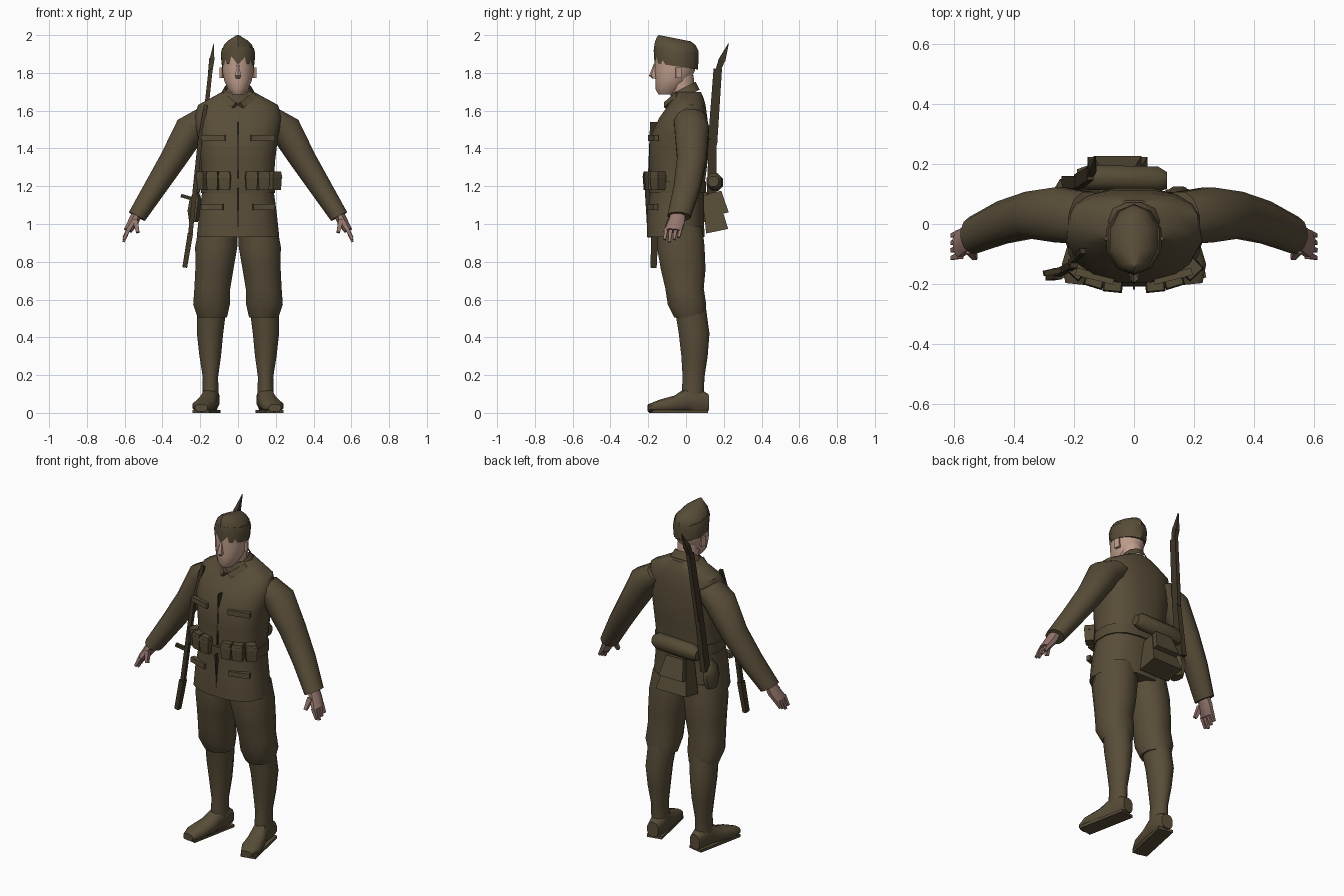
import bpy, bmesh, math
from mathutils import Vector, Matrix

default_cube = bpy.data.objects.get("Cube")
if default_cube:
    bpy.data.objects.remove(default_cube, do_unlink=True)


def make_material(name, red, green, blue):
    material = bpy.data.materials.new(name)
    material.use_nodes = True
    colour = (red, green, blue, 1)
    material.diffuse_color = colour
    material.node_tree.nodes["Principled BSDF"].inputs["Base Color"].default_value = colour
    return material


CLOTH = make_material("khaki wool", .098, .074, .04)
WEBBING = make_material("khaki webbing", .09, .07, .036)
SEAM = make_material("dark seam", .04, .03, .017)
GUN = make_material("dark rifle wood", .05, .037, .02)
SKIN = make_material("face skin", .52, .34, .26)
HAND = make_material("hand skin", .3, .18, .155)
UP, BACK = Vector((0, 0, 1)), Vector((0, 1, 0))


def finish(name, mesh_data, material, angle=45):
    """Turn a bmesh into a shaded object."""
    bmesh.ops.recalc_face_normals(mesh_data, faces=mesh_data.faces[:])
    mesh = bpy.data.meshes.new(name)
    mesh_data.to_mesh(mesh)
    mesh_data.free()
    mesh.materials.append(material)
    part = bpy.data.objects.new(name, mesh)
    bpy.context.collection.objects.link(part)
    bpy.ops.object.select_all(action="DESELECT")
    part.select_set(True)
    bpy.context.view_layer.objects.active = part
    bpy.ops.object.shade_smooth_by_angle(angle=math.radians(angle))
    return part


def loft(name, rings, material, axis=UP, across=BACK, sides=12, side=1,
         boxy=1.0, shear=0.0, capped=True):
    """Skin rings of (x, y, z, half width, half depth); side -1 mirrors in x."""
    mesh_data = bmesh.new()
    axis = Vector(axis).normalized()
    wide = across.cross(axis).normalized()
    deep = axis.cross(wide)
    loops = []
    for x, y, z, width, depth in rings:
        loop = []
        for step in range(sides):
            turn = math.tau * (step + .5) / sides
            c, s = math.cos(turn), math.sin(turn)
            u = math.copysign(abs(c) ** boxy, c) * width
            v = math.copysign(abs(s) ** boxy, s) * depth
            point = Vector((x, y, z)) + wide * u + deep * v
            point.z += shear * (point.y - y)
            point.x *= side
            loop.append(mesh_data.verts.new(point))
        loops.append(loop)
    for low, high in zip(loops, loops[1:]):
        for i in range(sides):
            j = (i + 1) % sides
            mesh_data.faces.new((low[i], low[j], high[j], high[i]))
    if capped:
        mesh_data.faces.new(loops[0])
        mesh_data.faces.new(loops[-1])
    return finish(name, mesh_data, material)


def block(name, centre, size, material, turn=0.0, lean=0.0, taper=1.0):
    """A box turned about z, leaned about x, with its top scaled by taper."""
    mesh_data = bmesh.new()
    bmesh.ops.create_cube(mesh_data, size=1)
    for vert in mesh_data.verts:
        if vert.co.z > 0:
            vert.co.x *= taper
            vert.co.y *= taper
    place = (Matrix.Translation(centre) @ Matrix.Rotation(turn, 4, "Z")
             @ Matrix.Rotation(lean, 4, "X") @ Matrix.Diagonal((*size, 1)))
    mesh_data.transform(place)
    return finish(name, mesh_data, material, 30)


def rod(name, start, end, material, thick, deep, end_scale=1.0):
    """A straight four-sided bar between two points."""
    start, end = Vector(start), Vector(end)
    return loft(name, [(*start, thick, deep), (*end, thick * end_scale, deep * end_scale)],
                material, axis=end - start, sides=4)


# Jacket with skirt, chest and sloping shoulders
loft("jacket", [
    (0, -.055, .93, .222, .155), (0, -.055, 1.06, .208, .152),
    (0, -.045, 1.19, .19, .143), (0, -.04, 1.34, .2, .158),
    (0, -.035, 1.46, .215, .158), (0, -.015, 1.56, .235, .13),
    (0, .005, 1.63, .215, .1), (0, .01, 1.665, .15, .085),
    (0, .005, 1.7, .085, .075)], CLOTH, sides=16, boxy=.8)
loft("collar", [(0, -.01, 1.67, .1, .085), (0, -.015, 1.72, .072, .068)],
     CLOTH, shear=.5, capped=False)
block("jacket_placket", (.0, -.186, 1.06), (.008, .05, .26), SEAM, lean=.06)
block("chest_placket", (.0, -.176, 1.39), (.008, .04, .3), SEAM, lean=-.04)

# Belt around the waist
loft("belt", [(0, -.045, z, .2, .153) for z in (1.165, 1.225)], WEBBING, sides=16, boxy=.8)

for side, label in ((1, "left"), (-1, "right")):
    # Sleeve, from inside the shoulder to the cuff
    loft(label + "_sleeve", [
        (.15, .02, 1.575, .075, .09), (.245, .03, 1.51, .088, .095),
        (.345, .03, 1.34, .072, .08), (.44, .005, 1.19, .061, .073),
        (.535, -.037, 1.04, .05, .063)], CLOTH, axis=(.46, -.06, -.85), side=side)

    # Hand with tapering fingers and a thumb
    loft(label + "_hand", [
        (.53, -.04, 1.06, .03, .04), (.555, -.05, 1.01, .03, .046),
        (.583, -.068, .965, .024, .048)], HAND, axis=(.4, -.1, -.9), sides=8, side=side)
    for finger in range(4):
        y = -.105 + finger * .025
        tip = .905 + abs(finger - 1) * .012
        rod(label + "_finger", (side * .578, y, .975), (side * .606, y - .008, tip),
            HAND, .015, .015, .6)
    rod(label + "_thumb", (side * .545, -.085, 1.02), (side * .53, -.112, .955),
        HAND, .02, .02, .6)

    # Breeches gathered over the knee, then the wrapped shin
    loft(label + "_breeches", [
        (.105, -.03, .99, .105, .12), (.115, -.028, .88, .115, .13),
        (.125, -.015, .76, .104, .122), (.136, -.008, .66, .098, .105),
        (.14, .005, .575, .1, .105), (.136, .02, .505, .08, .085)],
         CLOTH, side=side, boxy=.9)
    loft(label + "_legging", [
        (.138, .022, .56, .08, .086), (.148, .043, .42, .072, .084),
        (.147, .045, .3, .059, .072), (.146, .04, .19, .042, .06),
        (.146, .035, .09, .045, .06)], CLOTH, side=side)

    # Boot, lofted from heel to turned-out toe
    loft(label + "_boot", [
        (.14, .118, .055, .036, .045), (.143, .06, .07, .046, .065),
        (.15, .0, .068, .045, .065), (.166, -.06, .047, .053, .045),
        (.185, -.14, .036, .058, .034), (.195, -.2, .026, .035, .02)],
         CLOTH, axis=(.1, -1, 0), across=UP, side=side, sides=10, boxy=.8)
    block(label + "_sole", (side * .167, -.04, .008), (.09, .3, .016), CLOTH,
          turn=side * .2)

    # Chest pocket flap and skirt pocket
    block(label + "_chest_flap", (side * .13, -.174, 1.455), (.13, .025, .03), CLOTH,
          turn=side * .25)
    block(label + "_skirt_flap", (side * .135, -.178, 1.09), (.12, .025, .03), CLOTH,
          turn=side * .3)
    rod(label + "_lapel", (side * .015, -.105, 1.625), (side * .085, -.04, 1.68),
        CLOTH, .024, .022)

    # Three flapped ammunition pouches
    for x, y, turn in ((.07, -.197, .1), (.13, -.182, .3), (.19, -.148, .75)):
        block(label + "_pouch", (side * x, y, 1.22), (.056, .05, .08), WEBBING,
              turn=side * turn, taper=1.15)
        block(label + "_pouch_flap", (side * x, y, 1.262), (.066, .06, .03), WEBBING,
              turn=side * turn, taper=.85)

# Head, neck and nose
loft("neck", [(0, -.01, 1.63, .06, .06), (0, -.03, 1.79, .062, .07)], SKIN, sides=10)
loft("head", [
    (0, -.1, 1.685, .03, .045), (0, -.09, 1.715, .056, .072),
    (0, -.072, 1.76, .075, .09), (0, -.06, 1.81, .085, .107),
    (0, -.055, 1.89, .085, .11)], SKIN, sides=14)
loft("nose", [(0, -.165, 1.77, .012, .012), (0, -.172, 1.785, .017, .024),
              (0, -.16, 1.85, .008, .01)], SKIN, sides=6)
for side in (1, -1):
    block("ear", (side * .086, -.04, 1.8), (.014, .03, .055), SKIN, turn=side * .3)

# Folded side cap with a turned-up flap
loft("cap_flap", [(0, -.052, 1.835, .089, .115), (0, -.052, 1.9, .096, .119),
                  (0, -.052, 1.925, .088, .116)], CLOTH, shear=-.15, sides=10)
loft("cap_crown", [(0, -.052, 1.9, .09, .117), (0, -.05, 1.94, .079, .115),
                   (0, -.052, 1.967, .052, .103), (0, -.06, 1.984, .018, .085)],
     CLOTH, shear=-.2, sides=10)

# Blanket roll and haversack behind the waist
loft("blanket_roll", [(-.19, .15, 1.21, .035, .035), (-.15, .155, 1.22, .048, .045),
                      (.08, .15, 1.225, .048, .045), (.11, .145, 1.225, .03, .03)],
     WEBBING, axis=(1, 0, 0), sides=8)
block("haversack", (-.055, .145, 1.06), (.2, .12, .2), WEBBING, lean=.2, taper=.62)
block("haversack_flap", (-.055, .165, 1.11), (.16, .1, .12), WEBBING, lean=.2, taper=.7)

# Water bottle on the right hip
loft("water_bottle", [(-.235, .09, 1.01, .025, .045), (-.232, .09, 1.07, .038, .065),
                      (-.225, .09, 1.13, .034, .055), (-.22, .09, 1.17, .014, .018)],
     WEBBING, sides=8)

# Slung rifle: stock, barrel and blade
rod("rifle_stock", (-.225, .135, 1.12), (-.185, .14, 1.45), GUN, .024, .036, .8)
rod("rifle_barrel", (-.188, .14, 1.42), (-.145, .168, 1.82), GUN, .017, .035, .9)
rod("rifle_blade", (-.148, .165, 1.8), (-.139, .19, 1.87), GUN, .015, .018, 1.3)
rod("rifle_blade_tip", (-.139, .19, 1.865), (-.128, .225, 1.955), GUN, .018, .026, .1)

# Sling over the shoulder and scabbard hanging in front of the right hip
rod("sling_front", (-.17, -.09, 1.63), (-.21, -.13, 1.4), GUN, .014, .012)
rod("scabbard", (-.2, -.135, 1.45), (-.255, -.165, .92), GUN, .017, .016)
rod("scabbard_butt", (-.252, -.165, .95), (-.282, -.172, .77), GUN, .02, .026, .9)
rod("scabbard_hook", (-.3, -.165, 1.15), (-.23, -.15, 1.13), GUN, .013, .013)
